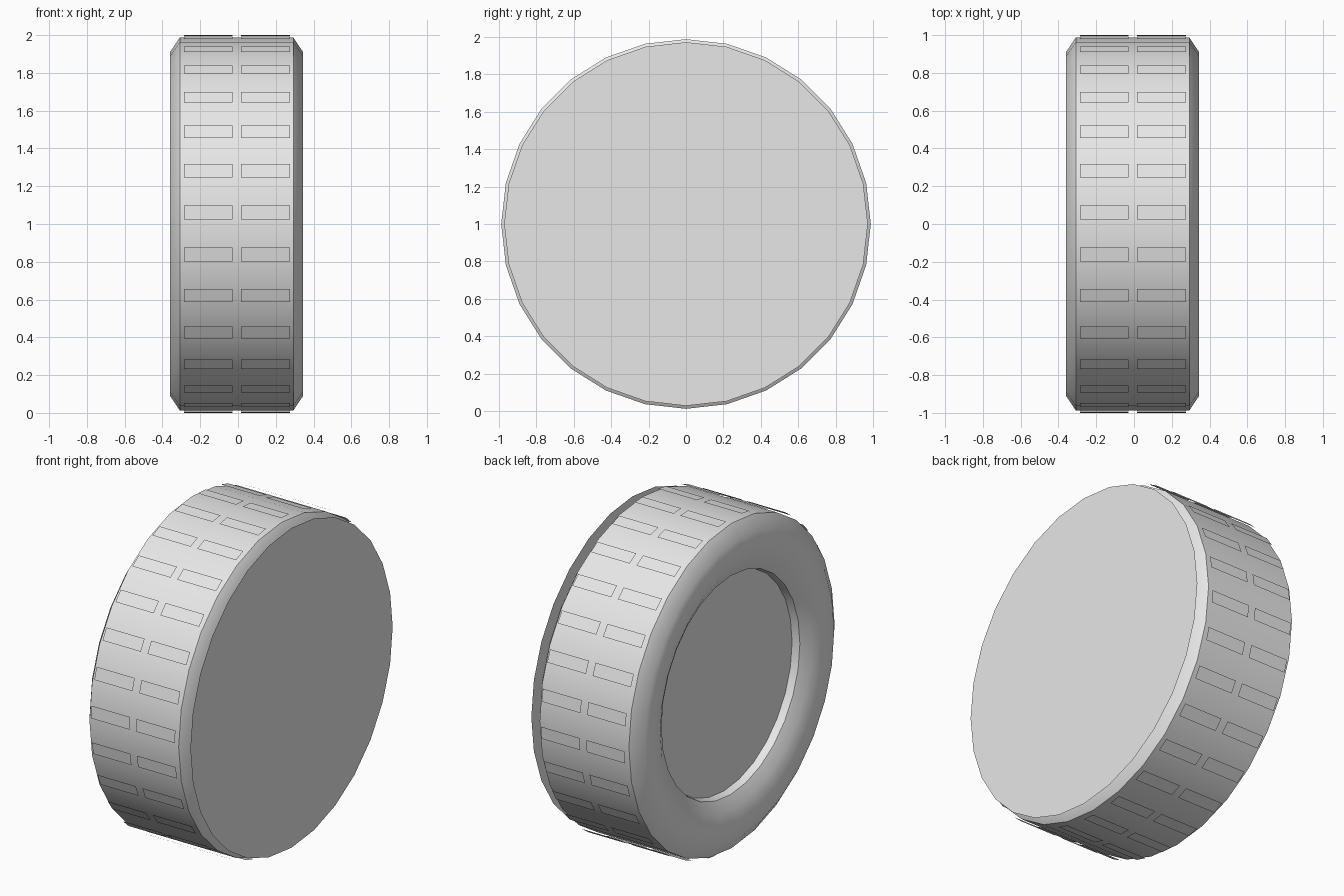
import bpy, bmesh, math

if "Cube" in bpy.data.objects:
    bpy.data.objects.remove(bpy.data.objects["Cube"])

SIDES = 28
CENTRE_Z = 1.0

grey = bpy.data.materials.new("plain_grey")
grey.diffuse_color = (0.8, 0.8, 0.8, 1)
grey.use_nodes = True
grey.node_tree.nodes["Principled BSDF"].inputs["Base Color"].default_value = grey.diffuse_color


def finish(name, bm):
    mesh = bpy.data.meshes.new(name)
    bm.to_mesh(mesh)
    bm.free()
    mesh.materials.append(grey)
    obj = bpy.data.objects.new(name, mesh)
    bpy.context.collection.objects.link(obj)
    return obj


def ring(bm, x, r):
    step = 2 * math.pi / SIDES
    return [bm.verts.new((x, -r * math.cos(i * step),
                          CENTRE_Z + r * math.sin(i * step)))
            for i in range(SIDES)]


def disc(name, x, r, facing):
    bm = bmesh.new()
    face = bm.faces.new(ring(bm, x, r))
    face.normal_update()
    if face.normal.x * facing < 0:
        face.normal_flip()
    return finish(name, bm)


# Tyre: closed profile (half width, radius) mirrored about its middle plane
MID = -0.0075
half = [(0.245, 0.655), (0.293, 0.665), (0.33, 0.73), (0.3525, 0.81),
        (0.3525, 0.91), (0.30, 0.988)]
profile = [(MID - w, r) for w, r in half] + [(MID + w, r) for w, r in reversed(half)]
bm = bmesh.new()
rings = [ring(bm, x, r) for x, r in profile]
for a, b in zip(rings, rings[1:] + rings[:1]):
    for i in range(SIDES):
        j = (i + 1) % SIDES
        bm.faces.new((a[i], a[j], b[j], b[i]))
bmesh.ops.recalc_face_normals(bm, faces=bm.faces)
tyre = finish("tyre", bm)
bpy.ops.object.select_all(action='DESELECT')
tyre.select_set(True)
bpy.context.view_layer.objects.active = tyre
bpy.ops.object.shade_smooth_by_angle(angle=math.radians(45))

# Recessed hub plate on the left, thin cover plate on the right
disc("hub_plate", -0.255, 0.657, -1)
disc("cover_plate", 0.36, 0.972, 1)

# Tread: two rows of thin flat pads floating just above the tyre
bm = bmesh.new()
for k in range(SIDES):
    a = math.radians(3.5) + k * 2 * math.pi / SIDES
    out = (-math.cos(a), math.sin(a))
    along = (math.sin(a), math.cos(a))
    for x0, x1 in ((-0.287, -0.03), (0.015, 0.276)):
        vs = [bm.verts.new((x, out[0] + t * along[0],
                            CENTRE_Z + out[1] + t * along[1]))
              for x, t in ((x0, -0.0375), (x1, -0.0375), (x1, 0.0375), (x0, 0.0375))]
        f = bm.faces.new(vs)
        f.normal_update()
        if f.normal.y * out[0] + f.normal.z * out[1] < 0:
            f.normal_flip()
finish("tread_pads", bm)
